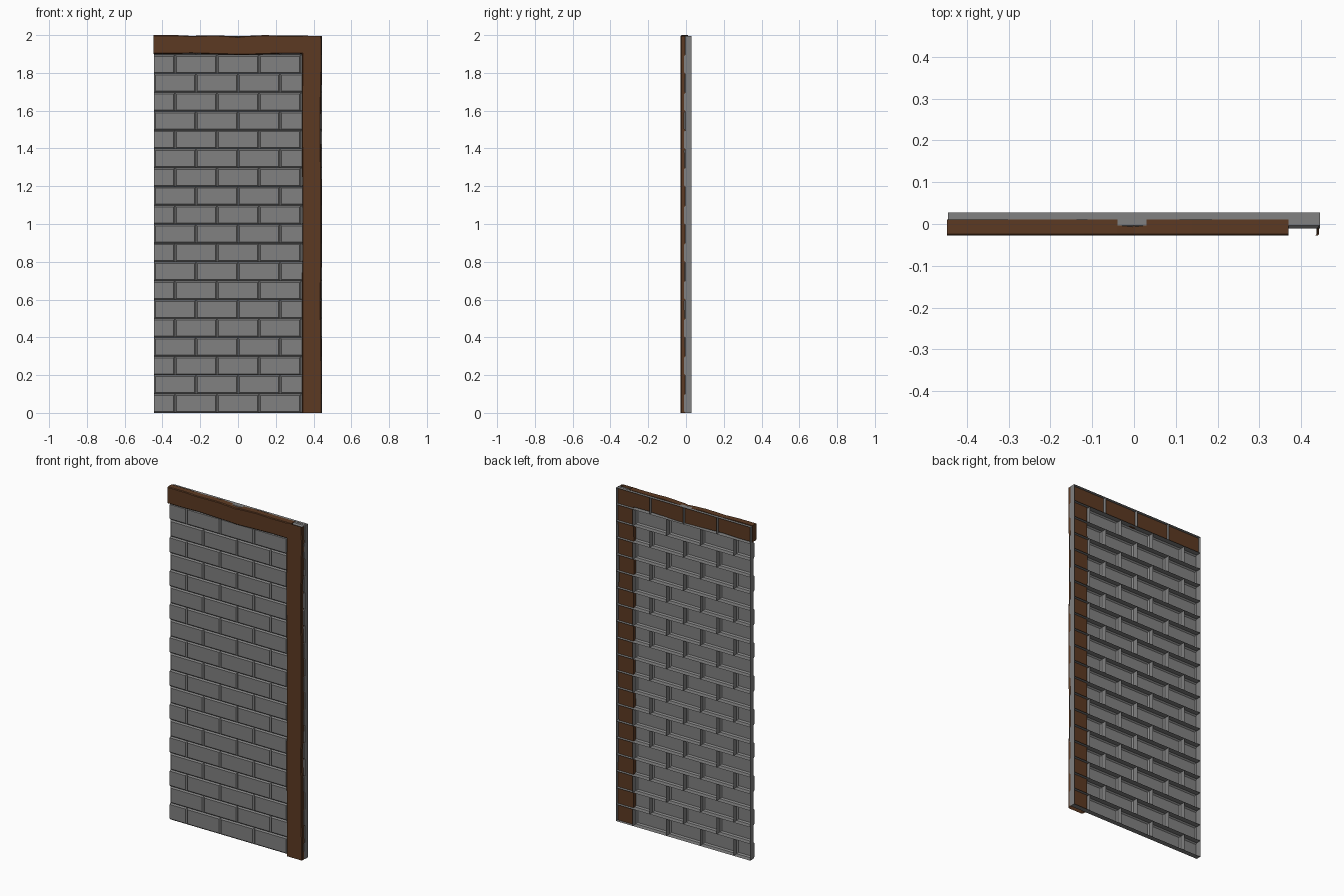
import bpy, bmesh

if "Cube" in bpy.data.objects:
    bpy.data.objects.remove(bpy.data.objects["Cube"])

def material(name, rgb):
    m = bpy.data.materials.new(name)
    m.diffuse_color = (*rgb, 1)
    m.use_nodes = True
    m.node_tree.nodes["Principled BSDF"].inputs["Base Color"].default_value = m.diffuse_color
    return m

stone = material("grey stone", (0.22, 0.22, 0.22))
wood = material("brown wood", (0.108, 0.042, 0.016))

def finish(bm, name, mat):
    me = bpy.data.meshes.new(name)
    bm.to_mesh(me)
    bm.free()
    me.materials.append(mat)
    ob = bpy.data.objects.new(name, me)
    bpy.context.collection.objects.link(ob)
    return ob

# Bricks: hollow shells, open at the back, with chamfered fronts
FRONT, SHOULDER, BACK, CH = -0.0105, -0.003, 0.028, 0.0075
HALF, ROWS, TOP = 0.445, 20, 1.995
ROW_H, BRICK_W = TOP / ROWS, 2 * HALF / 4

def brick(bm, x0, x1, z0, z1, cl, cr):
    def ring(y, l, r, c):
        return [bm.verts.new(p) for p in ((x0 + l, y, z0 + c), (x1 - r, y, z0 + c),
                                          (x1 - r, y, z1 - c), (x0 + l, y, z1 - c))]
    rings = [ring(FRONT, cl, cr, CH), ring(SHOULDER, 0, 0, 0), ring(BACK, 0, 0, 0)]
    bm.faces.new(rings[0])
    for a, b in zip(rings, rings[1:]):
        for i in range(4):
            j = (i + 1) % 4
            bm.faces.new((a[j], a[i], b[i], b[j]))

bm = bmesh.new()
for row in range(ROWS):
    start = -HALF - (BRICK_W / 2 if row % 2 == 0 else 0)
    for k in range(5 if row % 2 == 0 else 4):
        a, b = start + k * BRICK_W, start + (k + 1) * BRICK_W
        # half bricks at the ends are cut flat
        cl = 0 if a < -HALF - 0.01 else CH
        cr = 0 if b > HALF + 0.01 else CH
        brick(bm, max(a, -HALF), min(b, HALF), row * ROW_H, (row + 1) * ROW_H, cl, cr)
finish(bm, "brick_wall", stone)

# Timbers: chamfered section lofted along wavy edges
def timber(name, stations, place, capped):
    bm = bmesh.new()
    f, b, c = -0.028, 0.0105, 0.004
    rings = []
    for t, lo, hi in stations:
        sec = ((lo, b), (lo, f + c), (lo + c, f), (hi - c, f), (hi, f + c), (hi, b))
        rings.append([bm.verts.new(place(t, u, y)) for u, y in sec])
    for r, s in zip(rings, rings[1:]):
        for i in range(6):
            j = (i + 1) % 6
            bm.faces.new((r[i], r[j], s[j], s[i]))
    if capped:
        bm.faces.new(rings[0])
        bm.faces.new(rings[-1])
    bmesh.ops.recalc_face_normals(bm, faces=bm.faces[:])
    return finish(bm, name, wood)

# Top beam
timber("top_beam", [(-0.447, 1.900, 2.0), (-0.33, 1.900, 2.0), (-0.25, 1.903, 1.996),
                    (-0.12, 1.899, 1.999), (-0.04, 1.897, 1.995), (0.0, 1.895, 1.991),
                    (0.03, 1.895, 1.995), (0.14, 1.899, 2.0), (0.24, 1.902, 1.997),
                    (0.37, 1.901, 1.997)],
       lambda t, u, y: (t, y, u), True)

# Side post, open at both ends
timber("side_post", [(0.0, 0.340, 0.443), (0.3, 0.340, 0.442), (0.6, 0.339, 0.438),
                     (0.85, 0.341, 0.442), (1.15, 0.341, 0.442), (1.5, 0.338, 0.437),
                     (1.65, 0.338, 0.439), (1.85, 0.340, 0.443), (1.996, 0.340, 0.442)],
       lambda t, u, y: (u, y, t), False)
